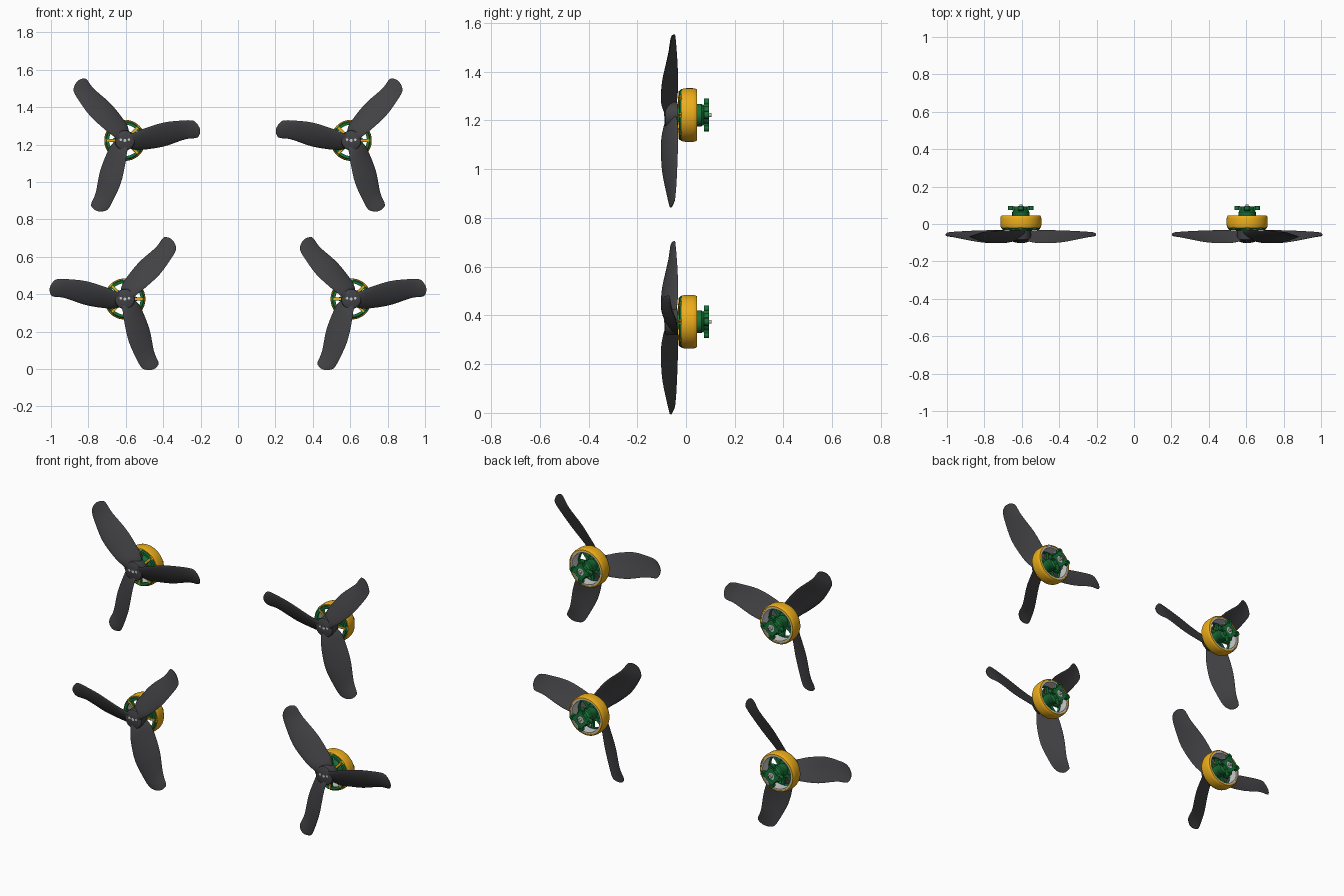
import bpy, bmesh
from math import cos, sin, pi, sqrt
from mathutils import Matrix, Vector

if "Cube" in bpy.data.objects:
    bpy.data.objects.remove(bpy.data.objects["Cube"])


def material(name, rgb):
    m = bpy.data.materials.new(name)
    m.diffuse_color = (*rgb, 1)
    m.use_nodes = True
    m.node_tree.nodes["Principled BSDF"].inputs["Base Color"].default_value = m.diffuse_color
    return m


YELLOW = material("yellow", (0.85, 0.42, 0.01))
GREEN = material("green", (0.01, 0.17, 0.04))
DARK = material("dark", (0.055, 0.055, 0.06))


def lathe(bm, profile, segs=40, x=0, z=0):
    """Closed (radius, y) profile turned around the y axis."""
    rings = [[bm.verts.new((x + r * cos(2 * pi * i / segs), y, z + r * sin(2 * pi * i / segs)))
              for r, y in profile] for i in range(segs)]
    n = len(profile)
    for i in range(segs):
        a, b = rings[i], rings[(i + 1) % segs]
        for j in range(n):
            k = (j + 1) % n
            bm.faces.new((a[j], a[k], b[k], b[j]))


def tube(bm, r0, r1, y0, y1, segs=40, x=0, z=0):
    lathe(bm, [(r0, y0), (r1, y0), (r1, y1), (r0, y1)], segs, x, z)


def disc(bm, r, y0, y1, segs=16, x=0, z=0):
    m = Matrix.Translation((x, (y0 + y1) / 2, z)) @ Matrix.Rotation(pi / 2, 4, 'X')
    bmesh.ops.create_cone(bm, cap_ends=True, segments=segs, radius1=r, radius2=r,
                          depth=abs(y1 - y0), matrix=m)


def spoke(bm, angle, r0, r1, w0, w1, y0, y1, yo0, yo1):
    """Tapered radial bar; the y range runs from (y0, y1) inside to (yo0, yo1) outside."""
    rot = Matrix.Rotation(-angle, 3, 'Y')
    a = [bm.verts.new(rot @ Vector(p)) for p in
         [(r0, y0, -w0), (r0, y0, w0), (r0, y1, w0), (r0, y1, -w0)]]
    b = [bm.verts.new(rot @ Vector(p)) for p in
         [(r1, yo0, -w1), (r1, yo0, w1), (r1, yo1, w1), (r1, yo1, -w1)]]
    bm.faces.new(a)
    bm.faces.new(b)
    for i in range(4):
        j = (i + 1) % 4
        bm.faces.new((a[i], a[j], b[j], b[i]))


def place(name, bm, mat):
    """One copy per rotor; diagonal pairs are mirrored."""
    bmesh.ops.recalc_face_normals(bm, faces=bm.faces)
    for side, sx in (("left", -1), ("right", 1)):
        for level, z in (("lower", 0.374), ("upper", 1.222)):
            me = bpy.data.meshes.new(name)
            bm.to_mesh(me)
            if (sx > 0) == (level == "upper"):
                me.transform(Matrix.Scale(-1, 4, (1, 0, 0)))
                me.flip_normals()
            if mat:
                me.materials.append(mat)
            ob = bpy.data.objects.new(f"{name}_{level}_{side}", me)
            bpy.context.collection.objects.link(ob)
            ob.location = (sx * 0.605, 0, z)
            bpy.ops.object.select_all(action='DESELECT')
            ob.select_set(True)
            bpy.context.view_layer.objects.active = ob
            bpy.ops.object.shade_smooth_by_angle(angle=0.6)
    bm.free()


# propeller blades: x, z, y of the trailing edge, then of the leading edge, then thickness
STATIONS = [
    (0.010, -0.035, -0.045, 0.010, 0.030, -0.080, 0.020),
    (0.055, -0.050, -0.036, 0.050, 0.042, -0.094, 0.018),
    (0.107, -0.049, -0.033, 0.105, 0.064, -0.102, 0.014),
    (0.210, -0.032, -0.034, 0.210, 0.096, -0.098, 0.011),
    (0.320, 0.005, -0.039, 0.320, 0.107, -0.078, 0.008),
    (0.375, 0.012, -0.043, 0.362, 0.106, -0.069, 0.006),
    (0.391, 0.017, -0.045, 0.377, 0.099, -0.066, 0.004)]


def catmull(pts, steps):
    pts = [Vector(p) for p in pts]
    pts = [2 * pts[0] - pts[1]] + pts + [2 * pts[-1] - pts[-2]]
    out = []
    for a, b, c, d in zip(pts, pts[1:], pts[2:], pts[3:]):
        for s in range(steps):
            t = s / steps
            out.append(0.5 * (2 * b + (c - a) * t + (2 * a - 5 * b + 4 * c - d) * t * t
                              + (3 * b - a - 3 * c + d) * t ** 3))
    return out + [pts[-2]]


def blade(bm, turn):
    n, rings = 10, []
    rot = Matrix.Rotation(-turn, 3, 'Y')
    for s in catmull(STATIONS, 4):
        lo, hi = Vector((s[0], s[2], s[1])), Vector((s[3], s[5], s[4]))
        chord = hi - lo
        normal = Vector((0, -chord.z, chord.y)).normalized()
        ring = []
        for i in range(2 * n):
            a = pi * i / n
            t = (1 - cos(a)) / 2
            camber = 0.05 * chord.length * 4 * t * (1 - t)
            bulge = 0.018 * t * (1 - t) * 4 * (s[0] > 0.36)   # rounded tip
            p = lo + chord * t + normal * (camber + s[6] / 2 * sin(a)) + Vector((bulge * (s[0] - 0.36) / 0.031, 0, 0))
            ring.append(bm.verts.new(rot @ p))
        rings.append(ring)
    for a, b in zip(rings, rings[1:]):
        for i in range(2 * n):
            j = (i + 1) % (2 * n)
            bm.faces.new((a[i], a[j], b[j], b[i]))
    bm.faces.new(rings[0])
    bm.faces.new(rings[-1])


bm = bmesh.new()
for k in range(3):
    blade(bm, k * 2 * pi / 3)
place("propeller_blades", bm, DARK)

# propeller hub
bm = bmesh.new()
lathe(bm, [(0.006, -0.088), (0.046, -0.088), (0.052, -0.084), (0.054, -0.078),
           (0.054, -0.034), (0.006, -0.034)])
place("propeller_hub", bm, DARK)

# shaft and hub screws
bm = bmesh.new()
disc(bm, 0.008, -0.089, 0.105)
for x in (-0.022, 0.022):
    disc(bm, 0.007, -0.0895, -0.08, 12, x, 0.004)
place("shaft_and_screws", bm, None)

# yellow motor bell with spokes wrapping over its front shoulder
bm = bmesh.new()
lathe(bm, [(0.100, -0.020), (0.106, -0.019), (0.109, -0.010), (0.110, 0.0), (0.110, 0.028),
           (0.108, 0.039), (0.104, 0.045), (0.098, 0.046), (0.098, 0.0)], 56)
for k in range(8):
    spoke(bm, k * pi / 4, 0.03, 0.098, 0.005, 0.005, -0.034, -0.029, -0.031, -0.026)
    spoke(bm, k * pi / 4, 0.096, 0.107, 0.006, 0.012, -0.031, -0.015, -0.019, -0.012)
place("motor_bell", bm, YELLOW)

# green front ring, webs and centre
bm = bmesh.new()
lathe(bm, [(0.084, -0.028), (0.098, -0.029), (0.103, -0.024), (0.104, -0.016), (0.086, -0.012)], 56)
tube(bm, 0.008, 0.046, -0.034, -0.016)
for k in range(8):
    spoke(bm, k * pi / 4, 0.035, 0.09, 0.009, 0.007, -0.029, -0.012, -0.027, -0.014)
place("bell_front_frame", bm, GREEN)

# magnet ring inside the bell
bm = bmesh.new()
tube(bm, 0.089, 0.0985, -0.012, 0.043, 56)
place("magnet_ring", bm, None)

# fixed motor base: neck, four mounting arms with drilled ends
bm = bmesh.new()
lathe(bm, [(0.020, -0.012), (0.034, -0.012), (0.036, 0.03), (0.046, 0.046), (0.046, 0.064),
           (0.038, 0.074), (0.038, 0.094), (0.020, 0.094)])
for k in range(4):
    a = k * pi / 2
    spoke(bm, a, 0.03, 0.047, 0.018, 0.012, 0.06, 0.094, 0.076, 0.094)
    tube(bm, 0.006, 0.0145, 0.074, 0.095, 20, 0.053 * cos(a), 0.053 * sin(a))
place("motor_base", bm, GREEN)

# rear bearing
bm = bmesh.new()
tube(bm, 0.008, 0.021, 0.08, 0.091, 28)
place("rear_bearing", bm, None)
